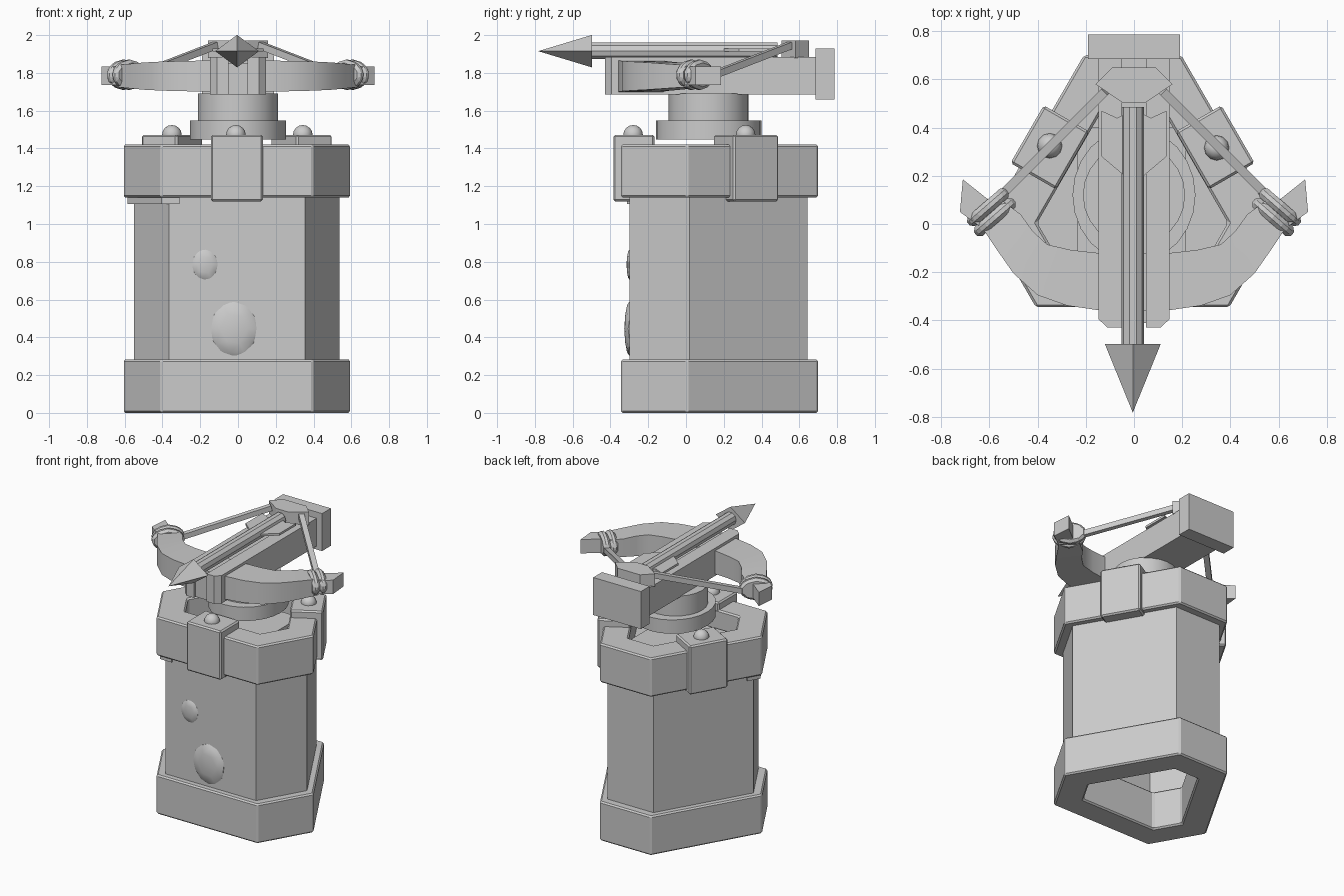
import bpy, bmesh, math
from mathutils import Vector, Matrix

if "Cube" in bpy.data.objects:
    bpy.data.objects.remove(bpy.data.objects["Cube"])

CX, CY = -0.006, 0.12          # tower axis
stone = bpy.data.materials.new("plain_grey")
stone.diffuse_color = (0.6, 0.6, 0.6, 1)
stone.use_nodes = True
stone.node_tree.nodes["Principled BSDF"].inputs["Base Color"].default_value = stone.diffuse_color


def finish(name, bm, bevel=0, smooth=False):
    bmesh.ops.recalc_face_normals(bm, faces=bm.faces)
    me = bpy.data.meshes.new(name)
    bm.to_mesh(me)
    bm.free()
    ob = bpy.data.objects.new(name, me)
    bpy.context.collection.objects.link(ob)
    me.materials.append(stone)
    if bevel:
        m = ob.modifiers.new("bevel", 'BEVEL')
        m.width, m.segments, m.limit_method = bevel, 1, 'ANGLE'
    if smooth:
        bpy.ops.object.select_all(action='DESELECT')
        ob.select_set(True)
        bpy.context.view_layer.objects.active = ob
        bpy.ops.object.shade_smooth_by_angle(angle=math.radians(35))
    return ob


def prism(name, pts, z0, z1, bevel=0):
    bm = bmesh.new()
    lo = [bm.verts.new((x, y, z0)) for x, y in pts]
    hi = [bm.verts.new((x, y, z1)) for x, y in pts]
    bm.faces.new(lo)
    bm.faces.new(hi)
    for i in range(len(pts)):
        j = (i + 1) % len(pts)
        bm.faces.new((lo[i], lo[j], hi[j], hi[i]))
    return finish(name, bm, bevel)


def box(name, x0, x1, y0, y1, z0, z1, bevel=0):
    return prism(name, [(x0, y0), (x1, y0), (x1, y1), (x0, y1)], z0, z1, bevel)


def solid(name, kind, matrix, bevel=0, smooth=True, **kw):
    bm = bmesh.new()
    getattr(bmesh.ops, "create_" + kind)(bm, matrix=matrix, **kw)
    return finish(name, bm, bevel, smooth)


def place(x, y, z, sx=1, sy=1, sz=1, rot=None):
    return Matrix.Translation((x, y, z)) @ (rot or Matrix()) @ Matrix.Diagonal((sx, sy, sz, 1))


def hexagon(a, b):
    """Triangle with cut corners: long sides at distance a, cut sides at b."""
    h = (b - a / 2) / (math.sqrt(3) / 2)
    out = []
    for k in range(3):
        c, s = math.cos(k * math.tau / 3), math.sin(k * math.tau / 3)
        for x in (-h, h):
            out.append((CX + c * x + s * a, CY + s * x - c * a))
    return out


def ring(name, a, b, t, z0, z1, bevel=0):
    bm = bmesh.new()
    loops = [[bm.verts.new((x, y, z)) for x, y in hexagon(a - d, b - d)]
             for d, z in ((0, z0), (0, z1), (t, z1), (t, z0))]
    for i in range(4):
        p, q = loops[i], loops[(i + 1) % 4]
        for j in range(6):
            k = (j + 1) % 6
            bm.faces.new((p[j], p[k], q[k], q[j]))
    return finish(name, bm, bevel)


# Tower: base, hollow walls, crown and inner floor
ring("tower_base", 0.465, 0.58, 0.18, 0, 0.283, 0.01)
ring("tower_wall", 0.42, 0.522, 0.08, 0.2, 1.2)
ring("tower_crown", 0.465, 0.58, 0.18, 1.14, 1.42, 0.01)
prism("tower_floor", hexagon(0.35, 0.46), 1.15, 1.22)
box("turret_plinth", -0.235, 0.215, -0.14, 0.4, 1.2, 1.3)
prism("corner_ledge", [(-0.31, -0.312), (-0.405, -0.312), (-0.585, -0.01),
                       (-0.54, 0.07), (-0.4, 0)], 1.105, 1.15)

# Clamps over the long crown sides, each with a rivet
for k in range(3):
    turn = Matrix.Translation((CX, CY, 0)) @ Matrix.Rotation(k * math.tau / 3, 4, 'Z')
    clamp = box("crown_clamp", -0.138, 0.138, -0.505, -0.287, 1.12, 1.472, 0.01)
    clamp.data.transform(turn)
    p = turn @ Vector((-0.005, -0.4, 1.472))
    solid("clamp_rivet", "uvsphere", place(*p), u_segments=12, v_segments=8, radius=0.052)

# Stones bulging from the front wall
for x, z, rx, rz, d in ((-0.022, 0.445, 0.126, 0.147, 0.03), (-0.175, 0.785, 0.07, 0.083, 0.018)):
    solid("wall_stone", "icosphere", place(x, -0.297, z, rx, d, rz), subdivisions=2, radius=1)

# Turntable
for name, r, ry, z0, z1 in (("turntable_lower", 0.255, 0.28, 1.448, 1.547),
                            ("turntable_upper", 0.212, 0.212, 1.54, 1.69)):
    solid(name, "cone", place(0, 0.12, (z0 + z1) / 2, r, ry, 1), cap_ends=True,
          segments=24, radius1=1, radius2=1, depth=z1 - z0)

# Stock: bed, two rails with clipped noses, end block
box("stock_bed", -0.11, 0.11, -0.41, 0.69, 1.685, 1.85)
for s in (-1, 1):
    prism("stock_rail", [(s * x, y) for x, y in ((0.05, -0.43), (0.11, -0.43), (0.147, -0.395),
                                                 (0.147, 0.69), (0.05, 0.69))], 1.685, 1.885)
box("stock_end_block", -0.19, 0.19, 0.685, 0.785, 1.66, 1.93)

# Bow limbs: cross-sections (outer x, y, inner x, y, half height) mirrored in x
half = [(0, -.36, 0, -.12, .083), (.15, -.357, .15, -.12, .083), (.28, -.338, .26, -.108, .08),
        (.4, -.295, .36, -.085, .077), (.5, -.205, .42, -.03, .072), (.57, -.105, .47, .04, .065),
        (.64, .0, .55, .1, .058)]
rows = [(-a, b, -c, d, h) for a, b, c, d, h in reversed(half[1:])] + half
bm = bmesh.new()
secs = [[bm.verts.new(v) for v in ((a, b, 1.783 - h), (a, b, 1.783 + h),
                                   (c, d, 1.783 + h), (c, d, 1.783 - h))] for a, b, c, d, h in rows]
for p, q in zip(secs, secs[1:]):
    for i in range(4):
        j = (i + 1) % 4
        bm.faces.new((p[i], p[j], q[j], q[i]))
bm.faces.new(secs[0])
bm.faces.new(secs[-1])
finish("bow_limbs", bm, smooth=True)


def rod(name, p, q, r, seg, aspect=1):
    p, q = Vector(p), Vector(q)
    d = q - p
    rot = d.to_track_quat('Z', 'Y').to_matrix().to_4x4()
    turn = rot @ Matrix.Rotation(math.pi / seg, 4, 'Z')
    solid(name, "cone", Matrix.Translation((p + q) / 2) @ turn, smooth=seg > 6, cap_ends=True,
          segments=seg, radius1=r, radius2=r, depth=d.length)


for s in (-1, 1):
    # Bow tip
    prism("bow_tip", [(s * x, y) for x, y in ((0.57, 0.0), (0.59, 0.09), (0.71, 0.185),
                                              (0.722, 0.05), (0.64, -0.01))], 1.735, 1.835)
    # Two cord wraps
    for x, y in ((0.606, 0.07), (0.577, 0.028)):
        rot = Matrix.Rotation(s * math.radians(-41), 4, 'Z') @ Matrix.Rotation(math.pi / 2, 4, 'X')
        solid("cord_wrap", "cone", place(s * x, y, 1.79, 0.112, 0.08, 1, rot), bevel=0.016,
              smooth=False, cap_ends=True, segments=10, radius1=1, radius2=1, depth=0.05)
    # Bowstring
    rod("bowstring", (s * 0.12, 0.55, 1.945), (s * 0.56, 0.11, 1.775), 0.026, 4)
    # Bolt fletching
    prism("bolt_fletching", [(s * x, y) for x, y in ((0.03, 0.46), (0.07, 0.44), (0.135, 0.47),
                                                     (0.135, 0.28), (0.04, 0.2))], 1.912, 1.928)

# String catch
prism("string_catch", [(-.09, .65), (.09, .65), (.16, .58), (.05, .505), (-.05, .505), (-.16, .58)],
      1.88, 1.972)

# Bolt shaft and four-sided head
rod("bolt_shaft", (-0.005, -0.51, 1.917), (-0.005, 0.485, 1.917), 0.047, 10)
solid("bolt_head", "cone", place(-0.005, -0.64, 1.915, 0.116, 1, 0.086, Matrix()) @
      Matrix.Rotation(math.pi / 2, 4, 'X'), smooth=False, cap_ends=True, segments=4,
      radius1=1, radius2=0, depth=0.285)
